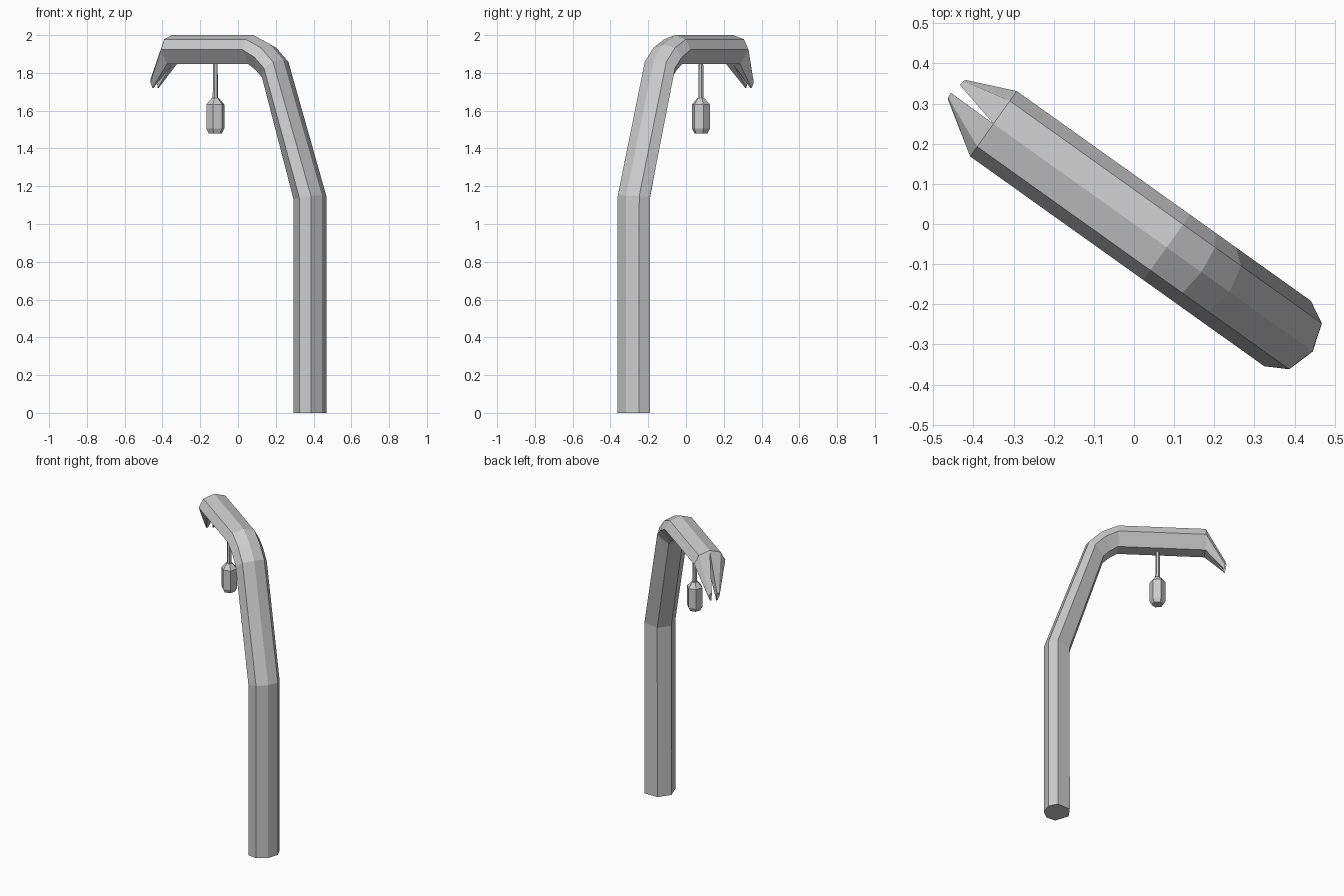
import bpy, bmesh
from math import radians, sin, cos, pi
from mathutils import Vector

if "Cube" in bpy.data.objects:
    bpy.data.objects.remove(bpy.data.objects["Cube"])

A = radians(35.5)


def place(u, n, z):
    """u runs along the arm, n across it."""
    return Vector((-cos(A) * u + sin(A) * n, sin(A) * u + cos(A) * n, z))


def finish(bm, name):
    bmesh.ops.recalc_face_normals(bm, faces=bm.faces)
    me = bpy.data.meshes.new(name)
    bm.to_mesh(me)
    bm.free()
    ob = bpy.data.objects.new(name, me)
    bpy.context.collection.objects.link(ob)
    return ob


def bridge(bm, a, b):
    k = len(a)
    for i in range(k):
        bm.faces.new((a[i], a[(i + 1) % k], b[(i + 1) % k], b[i]))


# Branch section: ridge on the outside, flat on the inside (across, outward)
SECTION = [(0, .077), (.07, .055), (.1, 0), (.045, -.077),
           (0, -.077), (-.045, -.077), (-.1, 0), (-.07, .055)]

# Path stations: u, z, tilt of the outward direction, depth scale
PATH = [(-.47, 0, 90, 1), (-.47, 1.14, 81, 1), (-.24, 1.825, 48, .92),
        (-.178, 1.883, 22, .98), (-.10, 1.923, 0, 1), (.43, 1.923, 0, 1)]

# Bent post and arm
bm = bmesh.new()
rings = []
for u, z, tilt, s in PATH:
    t = radians(tilt)
    rings.append([bm.verts.new(place(u - sin(t) * o * s, n, z + cos(t) * o * s))
                  for n, o in SECTION])
for a, b in zip(rings, rings[1:]):
    bridge(bm, a, b)
bm.faces.new(rings[0])

# Two drooping split prongs at the arm's end
for ids, tip_n, tip_u in (((0, 1, 2, 3, 4), .030, .549), ((4, 5, 6, 7, 0), .001, .556)):
    base = [rings[-1][i] for i in ids]
    tip = []
    for i in ids:
        n, o = SECTION[i]
        tip.append(bm.verts.new(place(tip_u + o * .07, tip_n + n * .19, 1.748 + o * .36)))
    bridge(bm, base, tip)
    bm.faces.new(tip)
finish(bm, "bent_post")


# Hanging lantern: rod and body share one six-sided lathe helper
def lathe(name, profile, sides, centre, turn):
    bm = bmesh.new()
    loops = [[bm.verts.new((centre[0] + r * cos(turn + 2 * pi * i / sides),
                            centre[1] + r * sin(turn + 2 * pi * i / sides), z))
              for i in range(sides)] for r, z in profile]
    for a, b in zip(loops, loops[1:]):
        bridge(bm, a, b)
    bm.faces.new(loops[0])
    bm.faces.new(loops[-1])
    return finish(bm, name)


HANG = (-.12, .079)
lathe("hanging_rod", [(.0125, 1.87), (.0145, 1.66)], 6, HANG, radians(15))
lathe("lantern_body", [(.019, 1.667), (.049, 1.633), (.049, 1.505), (.036, 1.48)],
      6, HANG, radians(15))
